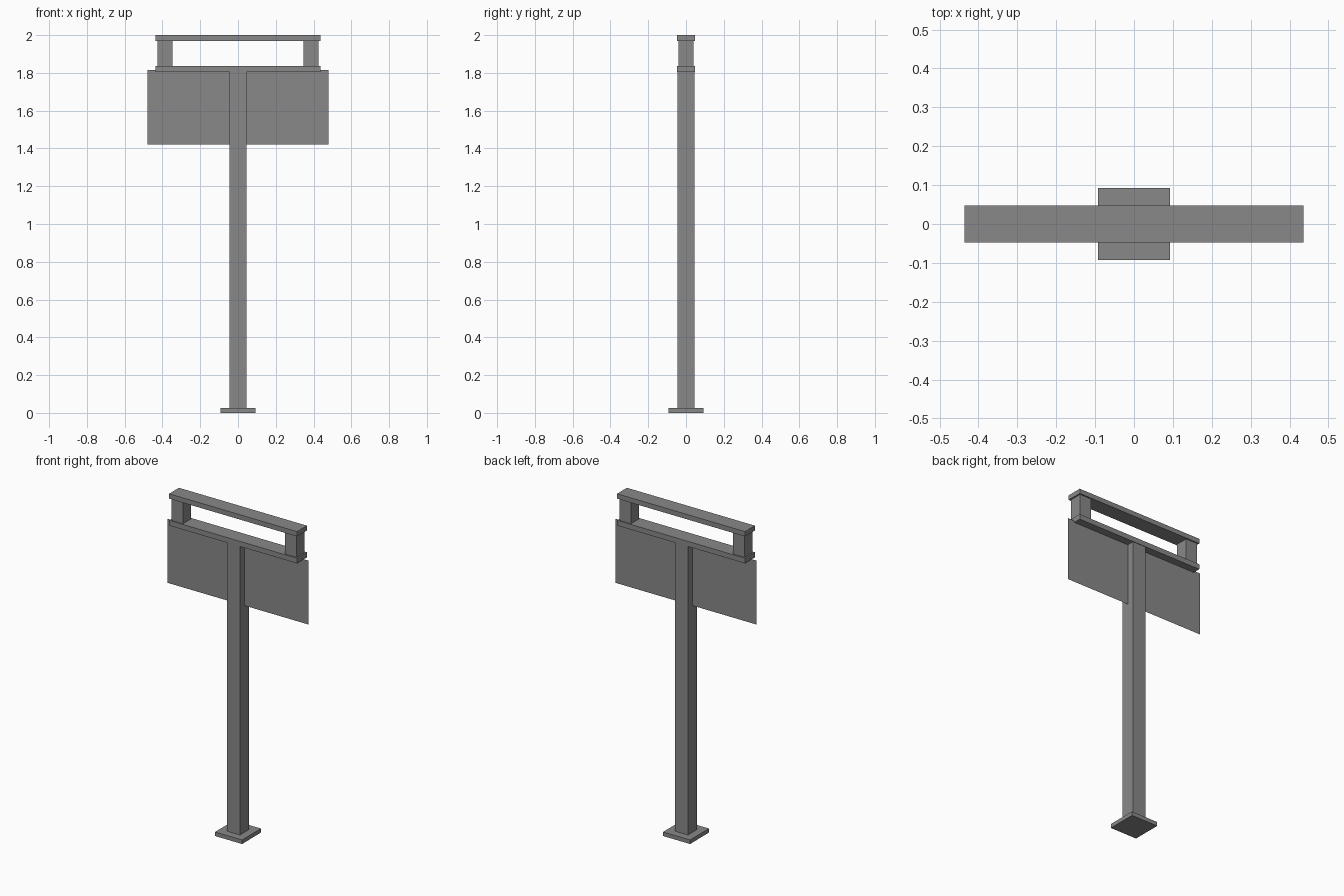
import bpy

cube = bpy.data.objects.get("Cube")
if cube:
    bpy.data.objects.remove(cube, do_unlink=True)

# Single painted metal colour
grey = bpy.data.materials.new("grey_metal")
grey.use_nodes = True
COLOUR = (0.25, 0.25, 0.25, 1)
grey.diffuse_color = COLOUR
grey.node_tree.nodes["Principled BSDF"].inputs["Base Color"].default_value = COLOUR


def finish(obj, name):
    obj.name = obj.data.name = name
    obj.data.materials.append(grey)
    bpy.ops.object.transform_apply(location=False, rotation=True, scale=True)


def box(name, half_x, half_y, bottom, top, x=0):
    bpy.ops.mesh.primitive_cube_add(size=2, location=(x, 0, (bottom + top) / 2))
    obj = bpy.context.object
    obj.scale = (half_x, half_y, (top - bottom) / 2)
    finish(obj, name)


# Foot and upright
box("base_plate", 0.092, 0.092, 0, 0.025)
box("post", 0.045, 0.045, 0.025, 1.804)

# Open frame on top of the post
box("lower_rail", 0.436, 0.048, 1.804, 1.836)
box("upper_rail", 0.436, 0.048, 1.97, 2)
for side, x in (("left", 0.387), ("right", -0.387)):
    box(side + "_spacer", 0.04, 0.04, 1.836, 1.97, x)

# Paper-thin sign sheet through the middle of the post
bpy.ops.mesh.primitive_plane_add(size=2, location=(0, 0, 1.618), rotation=(1.5708, 0, 0))
sheet = bpy.context.object
sheet.scale = (0.48, 0.197, 1)
finish(sheet, "sign_panel")
